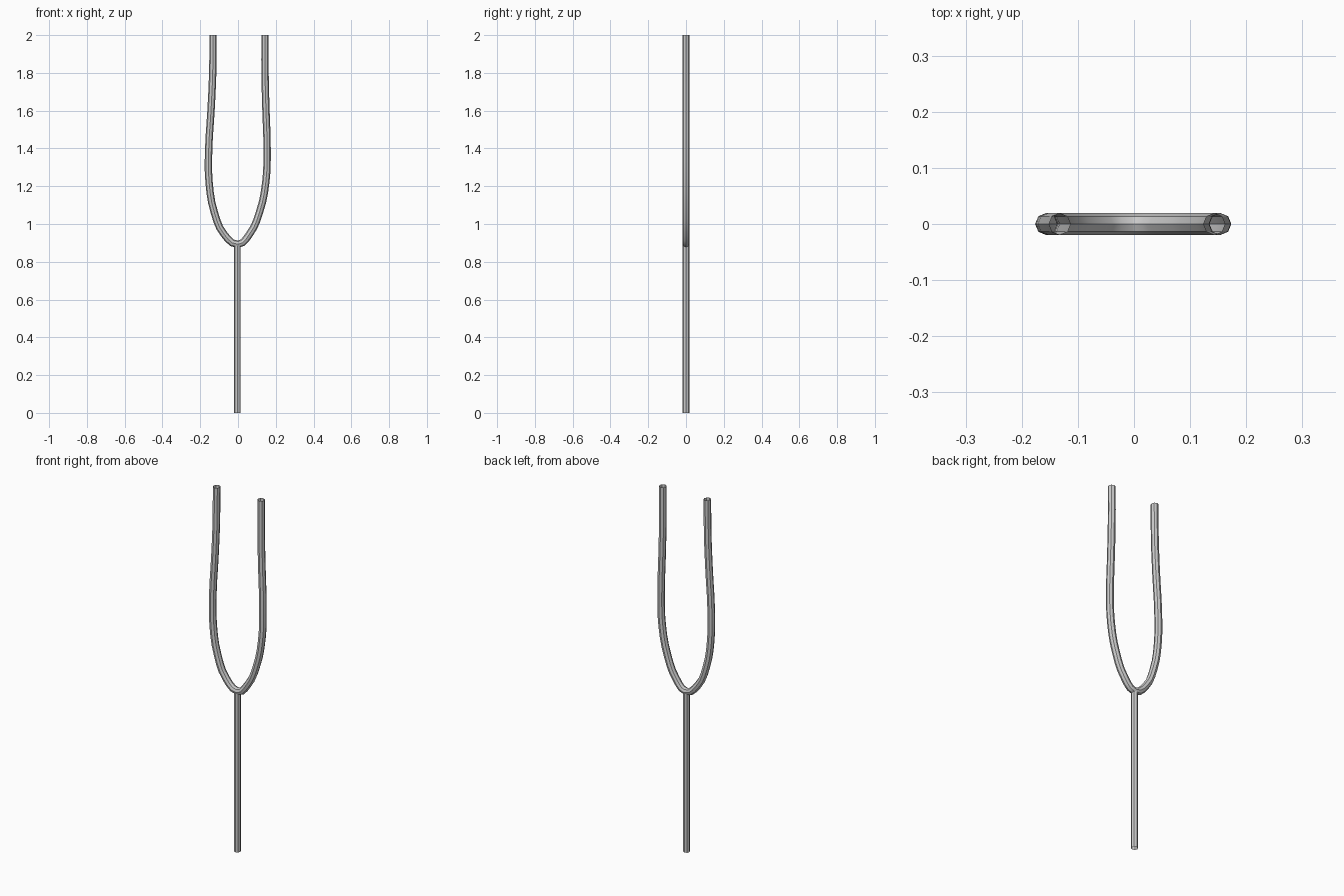
import bpy

if "Cube" in bpy.data.objects:
    bpy.data.objects.remove(bpy.data.objects["Cube"])


def tube(name, path, radius, steps):
    """Eight-sided open tube swept along a smooth path in the XZ plane."""
    curve = bpy.data.curves.new(name, 'CURVE')
    curve.dimensions = '3D'
    curve.bevel_depth = radius
    curve.bevel_resolution = 2
    curve.resolution_u = steps
    spline = curve.splines.new('BEZIER')
    spline.bezier_points.add(len(path) - 1)
    for point, (x, z) in zip(spline.bezier_points, path):
        point.co = (x, 0, z)
        point.handle_left_type = point.handle_right_type = 'AUTO'
    obj = bpy.data.objects.new(name, curve)
    bpy.context.collection.objects.link(obj)
    bpy.ops.object.select_all(action='DESELECT')
    obj.select_set(True)
    bpy.context.view_layer.objects.active = obj
    bpy.ops.object.convert(target='MESH')
    bpy.ops.object.shade_smooth_by_angle()
    return bpy.context.object


# Straight handle
tube("stem", [(-0.003, 0), (-0.003, 0.89)], 0.0175, 1)

# Slightly uneven, hand-bent pair of prongs
prongs = [(-0.132, 2.0), (-0.134, 1.8), (-0.143, 1.6), (-0.155, 1.4),
          (-0.153, 1.22), (-0.125, 1.06), (-0.073, 0.945), (0.0, 0.893),
          (0.06, 0.945), (0.113, 1.06), (0.147, 1.22), (0.154, 1.4),
          (0.148, 1.6), (0.143, 1.8), (0.143, 2.0)]
tube("prongs", prongs, 0.0195, 3)
